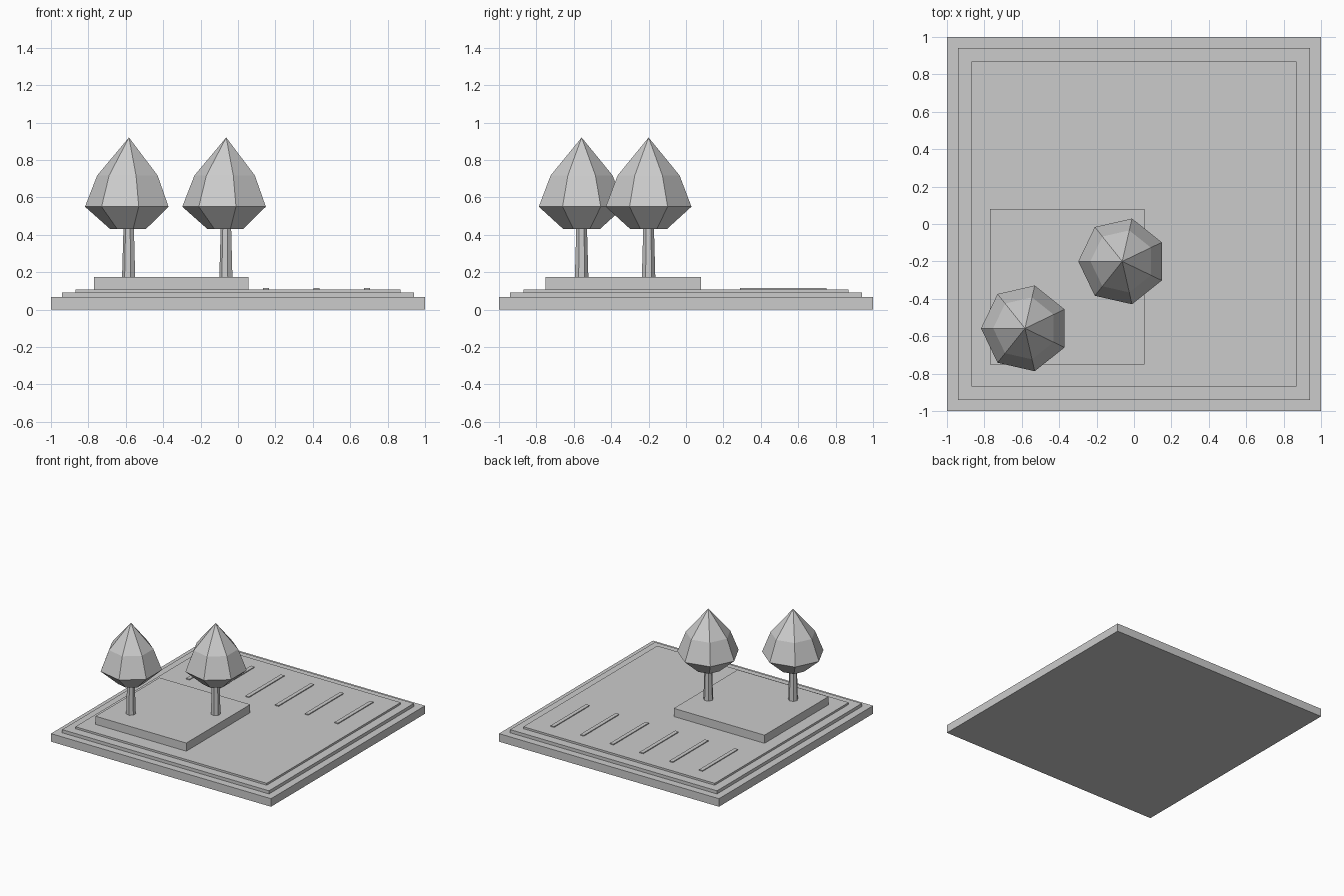
import bpy
import bmesh
from math import pi, cos, sin

cube = bpy.data.objects.get("Cube")
if cube:
    bpy.data.objects.remove(cube, do_unlink=True)

# Single plain grey for the whole model
grey = bpy.data.materials.new("plain grey")
grey.use_nodes = True
color = (0.6, 0.6, 0.6, 1)
grey.diffuse_color = color
for node in grey.node_tree.nodes:
    if node.type == 'BSDF_PRINCIPLED':
        node.inputs["Base Color"].default_value = color
        node.inputs["Roughness"].default_value = 0.8


def finish(name, bm, location=(0, 0, 0)):
    bmesh.ops.recalc_face_normals(bm, faces=bm.faces[:])
    mesh = bpy.data.meshes.new(name)
    bm.to_mesh(mesh)
    bm.free()
    mesh.materials.append(grey)
    obj = bpy.data.objects.new(name, mesh)
    obj.location = location
    bpy.context.collection.objects.link(obj)
    return obj


def box(name, x0, x1, y0, y1, z0, z1):
    bm = bmesh.new()
    bmesh.ops.create_cube(bm, size=1)
    bmesh.ops.scale(bm, vec=(x1 - x0, y1 - y0, z1 - z0), verts=bm.verts)
    return finish(name, bm, ((x0 + x1) / 2, (y0 + y1) / 2, (z0 + z1) / 2))


def faceted(name, profile, sides, location):
    """Flat-faced solid of revolution from (radius, z); radius 0 makes a tip."""
    bm = bmesh.new()
    rings = []
    for radius, z in profile:
        count = sides if radius else 1
        rings.append([bm.verts.new((radius * cos(pi + 2 * pi * i / sides),
                                    radius * sin(pi + 2 * pi * i / sides), z))
                      for i in range(count)])
    bm.faces.new(rings[0])
    for low, high in zip(rings, rings[1:]):
        for i in range(sides):
            j = (i + 1) % sides
            if len(high) == 1:
                bm.faces.new((low[i], low[j], high[0]))
            else:
                bm.faces.new((low[i], low[j], high[j], high[i]))
    if len(rings[-1]) > 1:
        bm.faces.new(rings[-1])
    return finish(name, bm, location)


# Stepped square base
box("base", -1, 1, -1, 1, 0, 0.066)
box("kerb", -0.94, 0.94, -0.94, 0.94, 0.066, 0.092)
box("paving", -0.87, 0.87, -0.87, 0.87, 0.092, 0.108)

# Raised planting bed
box("planting_bed", -0.77, 0.055, -0.75, 0.08, 0.108, 0.175)

# Row of parking lines
for i in range(6):
    x = -0.66 + 0.27 * i
    box(f"parking_line_{i + 1}", x - 0.016, x + 0.016, 0.29, 0.75, 0.108, 0.115)

# Two trees
trunk = [(0.037, 0.17), (0.029, 0.45)]
crown = [(0.1, 0.43), (0.235, 0.55), (0.17, 0.717), (0, 0.92)]
for side, x, y in (("front", -0.583, -0.558), ("middle", -0.063, -0.2)):
    faceted(f"{side}_tree_trunk", trunk, 7, (x, y, 0))
    faceted(f"{side}_tree_crown", crown, 7, (x, y, 0))
